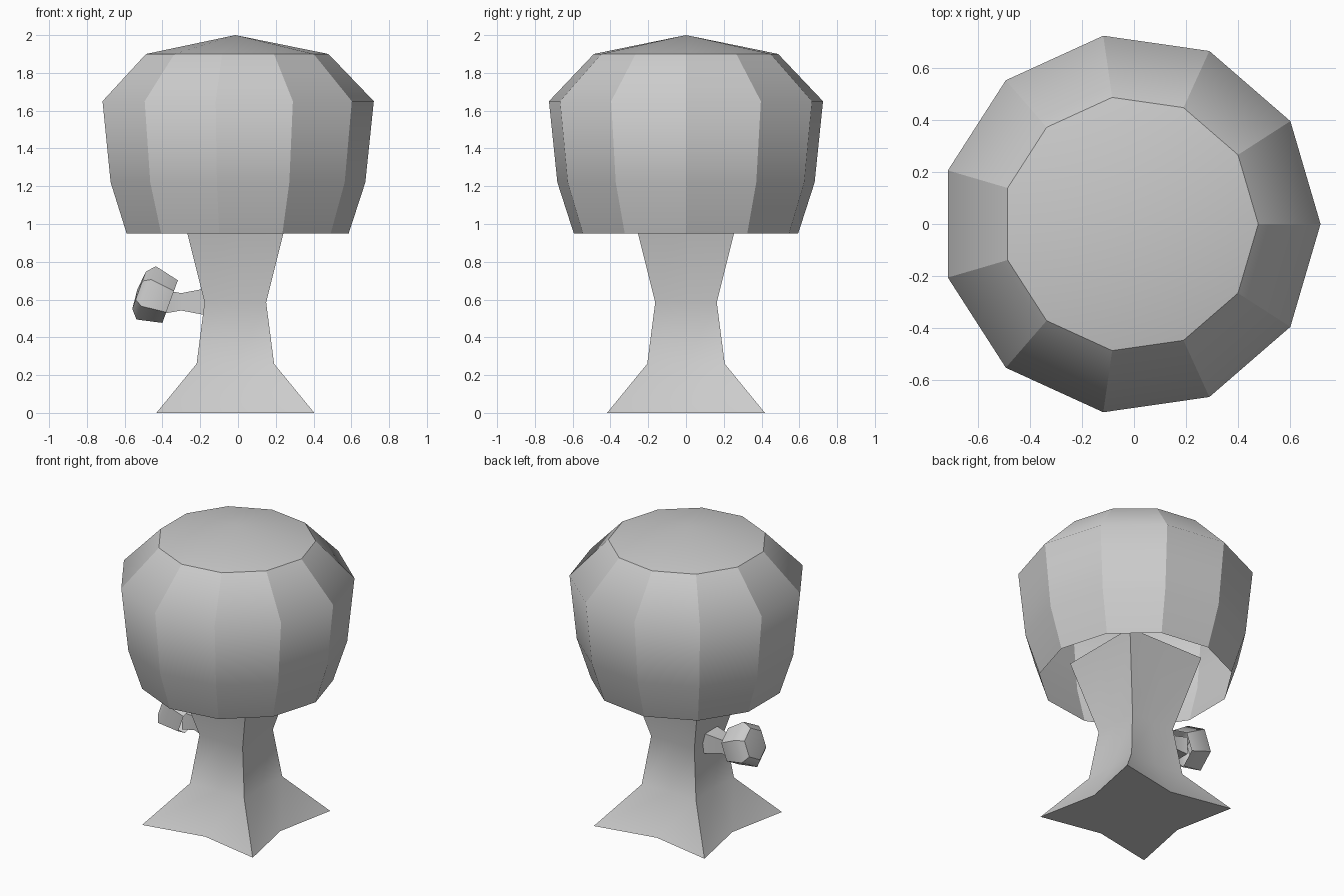
import bpy, bmesh
from math import cos, sin, pi, radians
from mathutils import Matrix

if "Cube" in bpy.data.objects:
    bpy.data.objects.remove(bpy.data.objects["Cube"], do_unlink=True)

grey = bpy.data.materials.new("plain_grey")
grey.use_nodes = True
grey.diffuse_color = (0.6, 0.6, 0.6, 1)
shader = grey.node_tree.nodes["Principled BSDF"]
shader.inputs["Base Color"].default_value = grey.diffuse_color
shader.inputs["Roughness"].default_value = 0.8


def polygon(sides, radius, z, turn=0.0):
    """Regular ring of points."""
    steps = [turn + 2 * pi * i / sides for i in range(sides)]
    return [(radius * cos(a), radius * sin(a), z) for a in steps]


def star(corner, middle, z):
    """Square ring whose side midpoints can be pulled inwards."""
    ring = []
    for i in range(4):
        a = pi / 4 + i * pi / 2
        ring.append((corner * 2 ** 0.5 * cos(a), corner * 2 ** 0.5 * sin(a), z))
        ring.append((middle * cos(a + pi / 4), middle * sin(a + pi / 4), z))
    return ring


def loft(name, rings, place, apex=None, floor=False, sharp_step=1):
    """Skin rings from bottom to top; smooth lengthwise, sharp at the corners."""
    bm = bmesh.new()
    rows = [[bm.verts.new(p) for p in ring] for ring in rings]
    n = len(rows[0])
    for low, high in zip(rows, rows[1:]):
        for i in range(n):
            j = (i + 1) % n
            bm.faces.new((low[i], low[j], high[j], high[i]))
    hard = []
    if apex is not None:
        tip = bm.verts.new((0, 0, apex))
        top = rows[-1]
        for i in range(n):
            bm.faces.new((top[i], top[(i + 1) % n], tip))
            hard.append((top[i], top[(i + 1) % n]))
    if floor:
        bm.faces.new(list(reversed(rows[0])))
        hard += [(rows[0][i], rows[0][(i + 1) % n]) for i in range(n)]
    for low, high in zip(rows, rows[1:]):
        hard += [(low[i], high[i]) for i in range(0, n, sharp_step)]
    for face in bm.faces:
        face.smooth = True
    for pair in hard:
        bm.edges.get(pair).smooth = False
    bm.transform(place)
    mesh = bpy.data.meshes.new(name)
    bm.to_mesh(mesh)
    bm.free()
    mesh.materials.append(grey)
    obj = bpy.data.objects.new(name, mesh)
    bpy.context.collection.objects.link(obj)
    return obj


centre = Matrix.Translation((-0.014, 0, 0))

# Flared square trunk with a four-pointed foot
trunk_profile = [(0.418, 0.335, 0), (0.205, 0.19, 0.26),
                 (0.163, 0.158, 0.585), (0.288, 0.288, 1.085)]
loft("trunk", [star(*p) for p in trunk_profile], centre, floor=True, sharp_step=2)

# Large faceted crown, open underneath
crown_profile = [(0.60, 0.95), (0.688, 1.22), (0.733, 1.65), (0.493, 1.90)]
loft("crown", [polygon(11, r, z) for r, z in crown_profile], centre, apex=2.0)

# Short side branch
branch_profile = [(0.075, 0.1), (0.067, 0.19), (0.046, 0.3), (0.06, 0.38)]
loft("side_branch", [polygon(4, r * 2 ** 0.5, z, pi / 4) for r, z in branch_profile],
     Matrix.Translation((0, 0, 0.588)) @ Matrix.Rotation(radians(-90), 4, "Y"))

# Small tilted tuft on the end of the branch
tuft_profile = [(0.12, -0.09), (0.15, 0.045), (0.105, 0.085)]
loft("side_tuft", [polygon(6, r, z) for r, z in tuft_profile],
     Matrix.Translation((-0.444, 0, 0.62)) @ Matrix.Rotation(radians(-70), 4, "Y"),
     apex=0.095)
